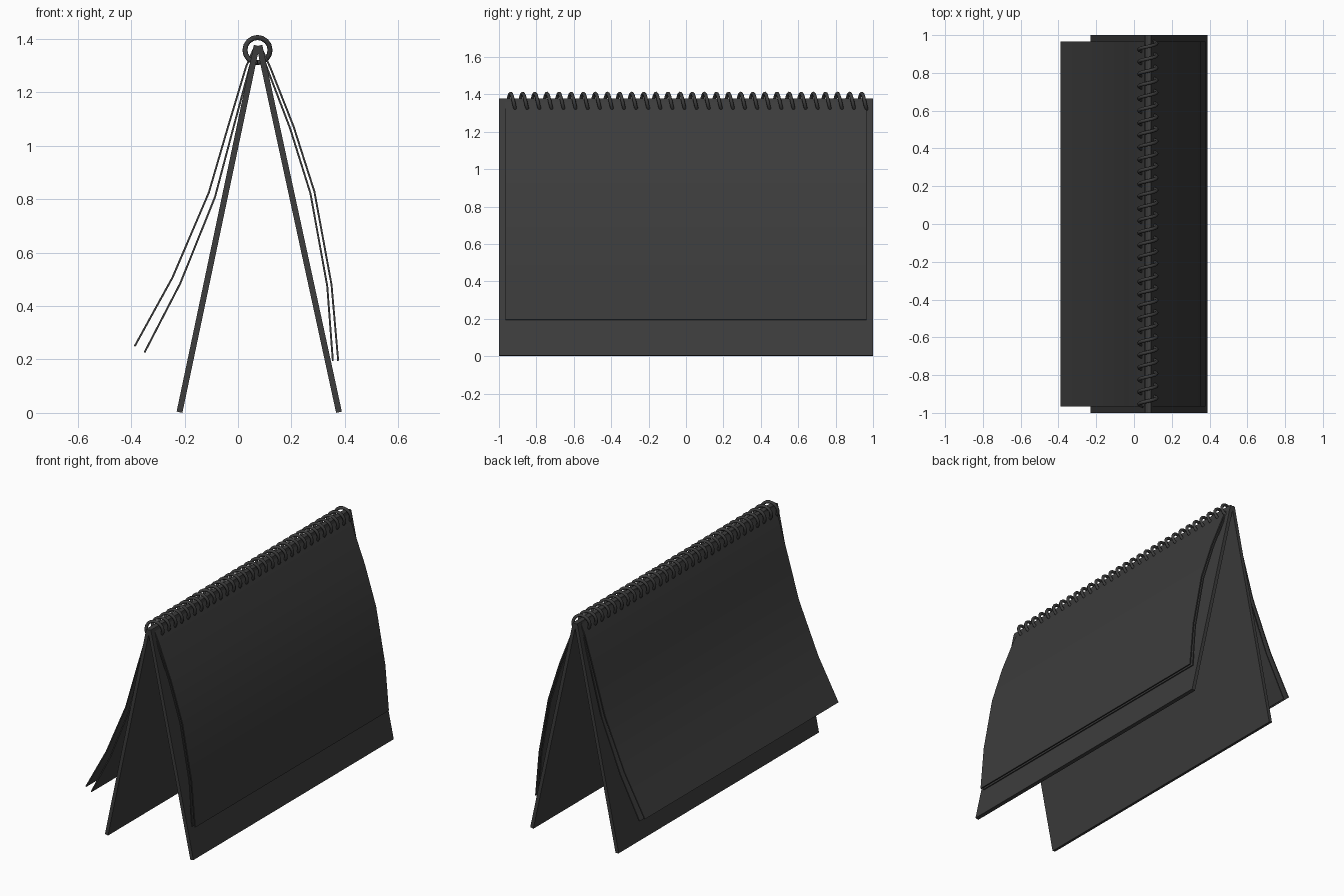
import bpy, bmesh, math
from mathutils import Vector

if "Cube" in bpy.data.objects:
    bpy.data.objects.remove(bpy.data.objects["Cube"])

mat = bpy.data.materials.new("charcoal")
mat.diffuse_color = (0.045, 0.045, 0.045, 1)
mat.use_nodes = True
mat.node_tree.nodes["Principled BSDF"].inputs["Base Color"].default_value = mat.diffuse_color


def finish(ob, angle):
    ob.data.materials.append(mat)
    bpy.ops.object.select_all(action='DESELECT')
    ob.select_set(True)
    bpy.context.view_layer.objects.active = ob
    bpy.ops.object.shade_smooth_by_angle(angle=math.radians(angle))


def sheet(name, path, thick, half_y):
    """Thicken an x-z path and extrude it along y."""
    pts = [Vector(p) for p in path]
    left, right = [], []
    for i, p in enumerate(pts):
        d = (pts[min(i + 1, len(pts) - 1)] - pts[max(i - 1, 0)]).normalized()
        n = Vector((-d.y, d.x)) * thick / 2
        left.append(p + n)
        right.append(p - n)
    bm = bmesh.new()
    rings = [[bm.verts.new((s.x, y, s.y)) for s in (l, r) for y in (-half_y, half_y)]
             for l, r in zip(left, right)]
    for a, b in zip(rings, rings[1:]):
        for i, j in ((0, 1), (1, 3), (3, 2), (2, 0)):
            bm.faces.new((a[i], a[j], b[j], b[i]))
    for r in (rings[0], rings[-1]):
        bm.faces.new((r[0], r[1], r[3], r[2]))
    bmesh.ops.recalc_face_normals(bm, faces=bm.faces)
    me = bpy.data.meshes.new(name)
    bm.to_mesh(me)
    bm.free()
    ob = bpy.data.objects.new(name, me)
    bpy.context.collection.objects.link(ob)
    finish(ob, 30)


# A-frame stand boards
sheet("back_board", [(-0.219, 0.0025), (0.070, 1.375)], 0.022, 1.0)
sheet("front_board", [(0.378, 0.0025), (0.080, 1.375)], 0.022, 1.0)

# Curled pages hanging on both sides
pages = {
    "back_page_outer": [(0.060, 1.365), (0.030, 1.295), (-0.037, 1.072),
                        (-0.109, 0.825), (-0.245, 0.507), (-0.387, 0.249)],
    "back_page_inner": [(0.066, 1.365), (0.044, 1.295), (-0.018, 1.065),
                        (-0.086, 0.808), (-0.216, 0.485), (-0.350, 0.226)],
    "front_page_outer": [(0.088, 1.365), (0.122, 1.290), (0.208, 1.072),
                         (0.286, 0.828), (0.350, 0.480), (0.375, 0.195)],
    "front_page_inner": [(0.082, 1.365), (0.109, 1.290), (0.195, 1.065),
                         (0.271, 0.822), (0.334, 0.475), (0.355, 0.195)],
}
for name, path in pages.items():
    sheet(name, path, 0.007, 0.966)

# Spiral binding wire
turns, seg, radius, wire = 30, 16, 0.047, 0.0095
count = turns * seg + 1
cu = bpy.data.curves.new("spiral_binding", 'CURVE')
cu.dimensions = '3D'
cu.bevel_depth = wire
cu.bevel_resolution = 2
cu.use_fill_caps = True
sp = cu.splines.new('POLY')
sp.points.add(count - 1)
for i, p in enumerate(sp.points):
    a = 2 * math.pi * i / seg
    y = -0.97 + 1.942 * i / (count - 1)
    p.co = (0.073 - radius * math.sin(a), y, 1.358 - radius * math.cos(a), 1)
tmp = bpy.data.objects.new("spiral_curve", cu)
bpy.context.collection.objects.link(tmp)
bpy.context.view_layer.update()
mesh = bpy.data.meshes.new_from_object(tmp.evaluated_get(bpy.context.evaluated_depsgraph_get()))
bpy.data.objects.remove(tmp)
mesh.materials.clear()
coil = bpy.data.objects.new("spiral_binding", mesh)
bpy.context.collection.objects.link(coil)
finish(coil, 50)
